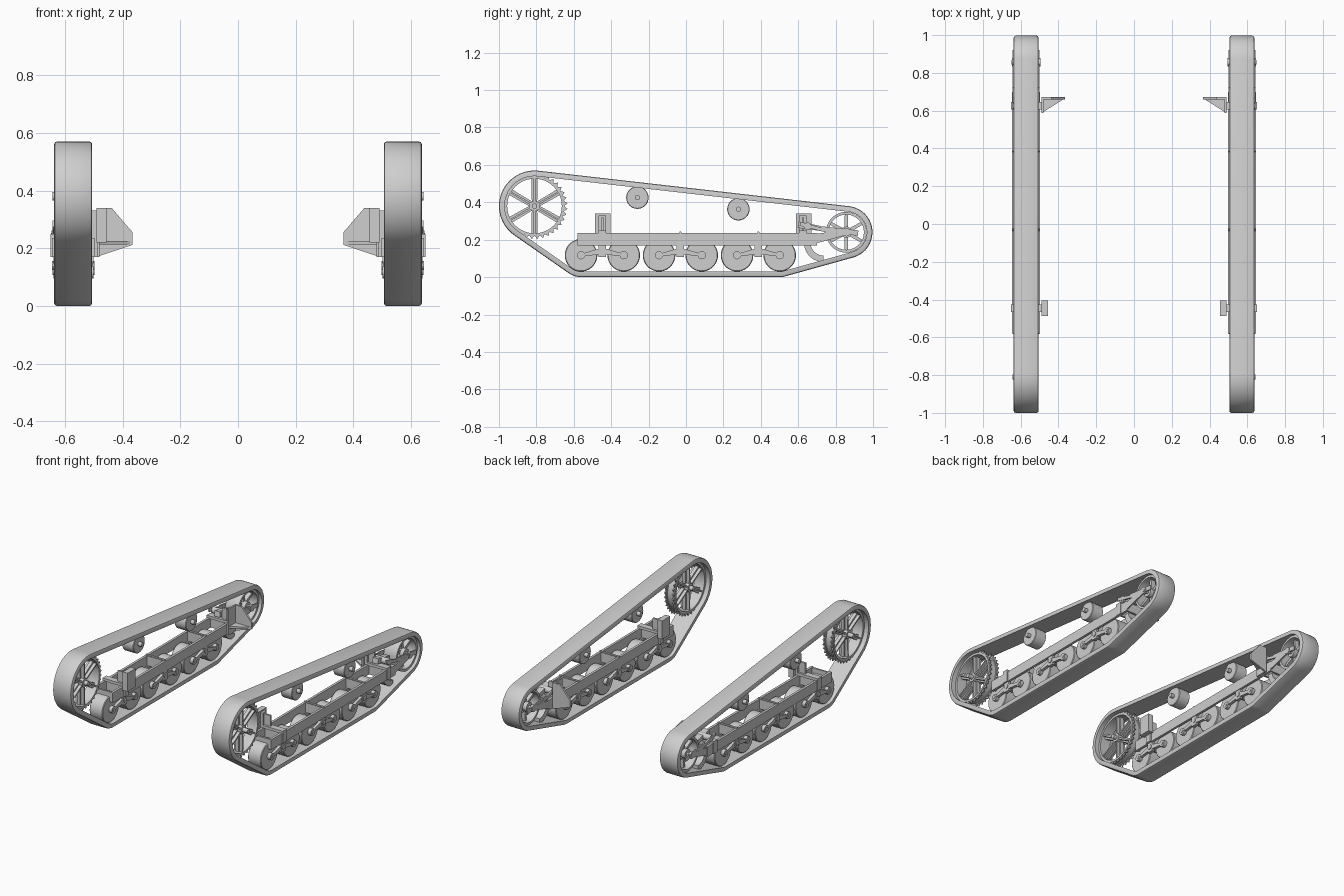
import bpy, bmesh, math

cube = bpy.data.objects.get("Cube")
if cube:
    bpy.data.objects.remove(cube)

grey = bpy.data.materials.new("plain_grey")
grey.use_nodes = True
grey.diffuse_color = (0.62, 0.62, 0.62, 1)
bsdf = next(n for n in grey.node_tree.nodes if n.type == 'BSDF_PRINCIPLED')
bsdf.inputs["Base Color"].default_value = (0.62, 0.62, 0.62, 1)
bsdf.inputs["Roughness"].default_value = 0.6


def finish(bm, name):
    """Turn a left-side mesh into an object mirrored to the right."""
    bmesh.ops.recalc_face_normals(bm, faces=bm.faces)
    mesh = bpy.data.meshes.new(name)
    bm.to_mesh(mesh)
    bm.free()
    mesh.materials.append(grey)
    obj = bpy.data.objects.new(name, mesh)
    bpy.context.collection.objects.link(obj)
    for p in mesh.polygons:
        p.use_smooth = True
    mesh.set_sharp_from_angle(angle=math.radians(32))
    obj.modifiers.new("mirror", 'MIRROR').use_mirror_merge = False
    return obj


def loft(bm, sections, closed=True):
    """Join loops given as (x, [(y, z), ...]); cap the ends if not closed."""
    loops = [[bm.verts.new((x, y, z)) for y, z in pts] for x, pts in sections]
    n = len(loops[0])
    pairs = list(zip(loops, loops[1:]))
    if closed:
        pairs.append((loops[-1], loops[0]))
    else:
        bm.faces.new(loops[0])
        bm.faces.new(loops[-1])
    for a, b in pairs:
        for i in range(n):
            j = (i + 1) % n
            bm.faces.new((a[i], a[j], b[j], b[i]))


def prism(bm, pts, x0, x1):
    loft(bm, [(x0, pts), (x1, pts)], closed=False)


def box(bm, x0, x1, y0, y1, z0, z1):
    prism(bm, [(y0, z0), (y1, z0), (y1, z1), (y0, z1)], x0, x1)


def circle(c, r, n=32, r2=None):
    """Circle in the side plane; r2 gives every second point its own radius."""
    return [(c[0] + rad * math.cos(math.tau * i / n), c[1] + rad * math.sin(math.tau * i / n))
            for i in range(n) for rad in [r2 if r2 and i % 2 else r]]


def drum(bm, c, r, x0, x1, n=32, bevel=0.0):
    if bevel:
        loft(bm, [(x0, circle(c, r - bevel, n)), (x0 + bevel, circle(c, r, n)),
                  (x1 - bevel, circle(c, r, n)), (x1, circle(c, r - bevel, n))], False)
    else:
        prism(bm, circle(c, r, n), x0, x1)


def hoop(bm, c, r_in, r_out, x0, x1, n=48, tip=None):
    inner, outer = circle(c, r_in, n), circle(c, r_out, n, tip)
    loft(bm, [(x0, inner), (x0, outer), (x1, outer), (x1, inner)])


def bar(bm, a, b, wa, wb, x0, x1):
    """Tapered bar between two points in the side plane."""
    dy, dz = b[0] - a[0], b[1] - a[1]
    d = math.hypot(dy, dz)
    ny, nz = -dz / d / 2, dy / d / 2
    prism(bm, [(a[0] + ny * wa, a[1] + nz * wa), (a[0] - ny * wa, a[1] - nz * wa),
               (b[0] - ny * wb, b[1] - nz * wb), (b[0] + ny * wb, b[1] + nz * wb)], x0, x1)


SPROCKET, IDLER = (-0.81, 0.38), (0.857, 0.24)
WHEEL_Z = 0.117
BOGIES = (-0.447, -0.03, 0.387)
MID = 0.571

# Track belt: tangent band around the end wheels with chamfered edges
PULLEYS = [((-0.56, WHEEL_Z), 0.117), ((0.5, WHEEL_Z), 0.117), (IDLER, 0.14), (SPROCKET, 0.19)]


def belt(offset, steps=20):
    def normal(i, j):
        (a, ra), (b, rb) = PULLEYS[i], PULLEYS[j]
        dy, dz = b[0] - a[0], b[1] - a[1]
        return math.atan2(dz, dy) - math.acos((ra - rb) / math.hypot(dy, dz))
    pts = []
    for i, (c, r) in enumerate(PULLEYS):
        start, end = normal(i - 1, i), normal(i, (i + 1) % len(PULLEYS))
        sweep = (end - start) % math.tau
        for k in range(steps + 1):
            t = start + sweep * k / steps
            pts.append((c[0] + (r + offset) * math.cos(t), c[1] + (r + offset) * math.sin(t)))
    return pts


bm = bmesh.new()
loft(bm, [(0.505, belt(-0.03)), (0.505, belt(-0.01)), (0.508, belt(-0.003)), (0.515, belt(0)),
          (0.627, belt(0)), (0.634, belt(-0.003)), (0.637, belt(-0.01)), (0.637, belt(-0.03))])
finish(bm, "track_belts")

# Toothed drive sprockets with six spokes
bm = bmesh.new()
for x in (0.535, 0.592):
    hoop(bm, SPROCKET, 0.146, 0.16, x, x + 0.015)
    hoop(bm, SPROCKET, 0.152, 0.159, x + 0.004, x + 0.011, 72, 0.177)
hoop(bm, SPROCKET, 0.146, 0.154, 0.55, 0.592)
for k in range(6):
    t = math.pi / 2 + k * math.pi / 3
    tip = (SPROCKET[0] + 0.15 * math.cos(t), SPROCKET[1] + 0.15 * math.sin(t))
    bar(bm, SPROCKET, tip, 0.028, 0.034, 0.56, 0.582)
    bar(bm, SPROCKET, tip, 0.012, 0.008, 0.54, 0.602)
drum(bm, SPROCKET, 0.028, 0.535, 0.607, 24)
drum(bm, SPROCKET, 0.014, 0.51, 0.643, 16)
finish(bm, "drive_sprockets")

# Spoked rear idlers
bm = bmesh.new()
hoop(bm, IDLER, 0.094, 0.109, 0.525, 0.617)
for k in range(6):
    t = math.pi / 2 + k * math.pi / 3
    tip = (IDLER[0] + 0.098 * math.cos(t), IDLER[1] + 0.098 * math.sin(t))
    bar(bm, IDLER, tip, 0.022, 0.016, 0.555, 0.587)
drum(bm, IDLER, 0.03, 0.53, 0.612, 24)
drum(bm, IDLER, 0.012, 0.498, 0.648, 16)
finish(bm, "rear_idlers")

# Road wheels in pairs
bm = bmesh.new()
for y in BOGIES:
    for s in (-1, 1):
        drum(bm, (y + s * 0.114, WHEEL_Z), 0.087, 0.524, 0.618, 36, 0.004)
finish(bm, "road_wheels")

# Bogie rocker arms, axles and pivots
bm = bmesh.new()
for y in BOGIES:
    for x in (0.503, 0.62):
        for s in (-1, 1):
            hub = (y + s * 0.114, WHEEL_Z)
            bar(bm, (y, 0.14), hub, 0.034, 0.014, x, x + 0.018)
            drum(bm, hub, 0.022, x - 0.002, x + 0.02, 12)
        box(bm, x - 0.002, x + 0.02, y - 0.02, y + 0.02, 0.108, 0.172)
        drum(bm, (y, 0.14), 0.016, x - 0.006, x + 0.025, 12)
    for s in (-1, 1):
        drum(bm, (y + s * 0.114, WHEEL_Z), 0.01, 0.498, 0.643, 12)
    box(bm, 0.51, 0.632, y - 0.012, y + 0.012, 0.125, 0.155)
finish(bm, "bogies")

# Return rollers under the upper run
bm = bmesh.new()
for c in ((-0.26, 0.425), (0.28, 0.363)):
    drum(bm, c, 0.06, 0.53, 0.612, 32, 0.003)
    drum(bm, c, 0.014, 0.505, 0.637, 12)
finish(bm, "return_rollers")

# Side frames: two rails tied together by cross plates
bm = bmesh.new()
for x in (0.497, 0.629):
    box(bm, x, x + 0.016, -0.58, 0.7, 0.17, 0.236)
for y in (-0.57,) + BOGIES + (0.62, 0.69):
    box(bm, 0.51, 0.632, y - 0.006, y + 0.006, 0.172, 0.234)
for y in BOGIES[1:]:
    drum(bm, (y, 0.238), 0.006, 0.5, 0.642, 8)
finish(bm, "frame_rails")

# Idler forks and tension rods
bm = bmesh.new()
for x in (0.499, 0.633):
    bar(bm, (0.69, 0.205), IDLER, 0.05, 0.03, x, x + 0.01)
    bar(bm, (0.61, 0.285), (0.8, 0.235), 0.022, 0.016, x, x + 0.01)
    bar(bm, (0.72, 0.262), (0.92, 0.235), 0.02, 0.03, x + 0.001, x + 0.009)
    drum(bm, IDLER, 0.022, x - 0.003, x + 0.013, 16)
bar(bm, (0.6, 0.28), (0.72, 0.26), 0.034, 0.026, 0.55, 0.59)
drum(bm, (0.65, 0.272), 0.02, 0.505, 0.64, 16)
finish(bm, "idler_forks")

# Curved scrapers behind the last road wheels
bm = bmesh.new()
top = (0.735, 0.185)
arc = [(top[0] + r * math.cos(a), top[1] + r * math.sin(a))
       for r, angles in ((0.105, range(180, 271, 15)), (0.07, range(270, 179, -15)))
       for a in map(math.radians, angles)]
prism(bm, arc, 0.54, 0.602)
finish(bm, "scrapers")

# Uprights clamped to the rails that carry the hull mounts
bm = bmesh.new()
for y in (-0.447, 0.625):
    box(bm, 0.487, 0.506, y - 0.02, y + 0.02, 0.17, 0.33)
    box(bm, 0.497, 0.645, y - 0.02, y + 0.02, 0.232, 0.25)
    box(bm, 0.64, 0.65, y - 0.02, y + 0.02, 0.17, 0.25)
    box(bm, 0.506, 0.55, y - 0.006, y + 0.006, 0.25, 0.32)
finish(bm, "mount_uprights")

# Front mount blocks
bm = bmesh.new()
box(bm, 0.455, 0.49, -0.487, -0.405, 0.22, 0.34)
finish(bm, "front_mounts")

# Rear gusset brackets: base plate, upright fin and sloping lower web
bm = bmesh.new()
box(bm, 0.48, 0.49, 0.588, 0.672, 0.17, 0.34)
fin = [(0.49, 0.17), (0.365, 0.212), (0.365, 0.255), (0.438, 0.34), (0.49, 0.34)]
sides = [[bm.verts.new((x, y, z)) for x, z in fin] for y in (0.66, 0.672)]
for loop in sides:
    bm.faces.new(loop)
for i in range(len(fin)):
    j = (i + 1) % len(fin)
    bm.faces.new((sides[0][i], sides[0][j], sides[1][j], sides[1][i]))
web = [(0.485, 0.59), (0.485, 0.665), (0.366, 0.665)]
low, high = [[bm.verts.new((x, y, z)) for x, y in web] for z in (0.213, 0.225)]
bm.faces.new(low)
bm.faces.new(high)
for i in range(3):
    j = (i + 1) % 3
    bm.faces.new((low[i], low[j], high[j], high[i]))
finish(bm, "rear_gussets")
